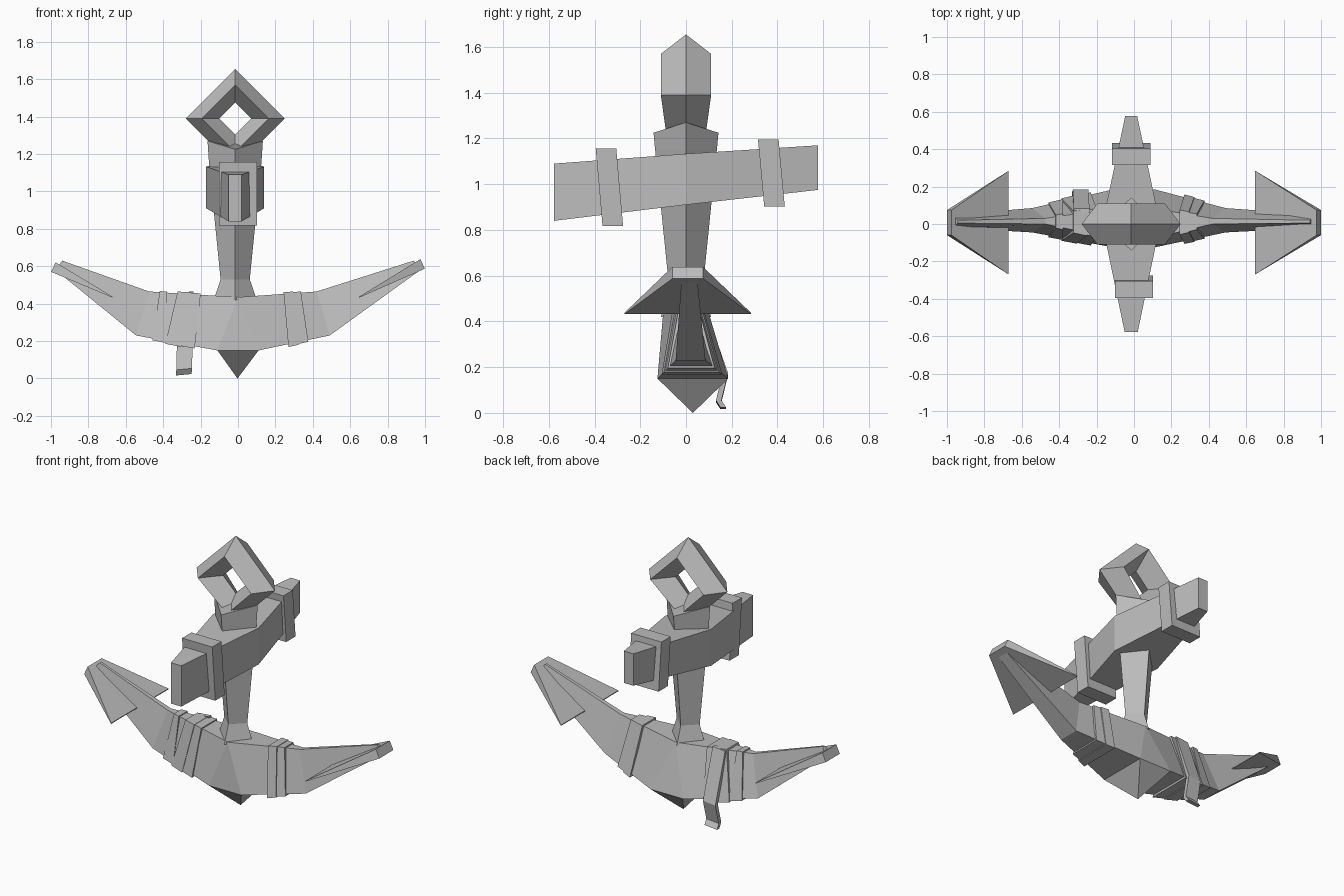
import bpy, bmesh
from math import sin, cos, pi
from mathutils import Vector

cube = bpy.data.objects.get("Cube")
if cube:
    bpy.data.objects.remove(cube, do_unlink=True)

iron = bpy.data.materials.new("grey iron")
iron.use_nodes = True
iron.diffuse_color = (0.5, 0.5, 0.5, 1)
iron.node_tree.nodes["Principled BSDF"].inputs["Base Color"].default_value = iron.diffuse_color


def loft(name, rings, closed=False):
    """Skin equal-sized point loops into one flat-shaded object."""
    bm = bmesh.new()
    loops = [[bm.verts.new(p) for p in ring] for ring in rings]
    n = len(rings[0])
    pairs = list(zip(loops, loops[1:]))
    if closed:
        pairs.append((loops[-1], loops[0]))
    else:
        bm.faces.new(loops[0])
        bm.faces.new(loops[-1])
    for a, b in pairs:
        for i in range(n):
            j = (i + 1) % n
            bm.faces.new((a[i], a[j], b[j], b[i]))
    bmesh.ops.remove_doubles(bm, verts=bm.verts, dist=1e-5)
    bmesh.ops.recalc_face_normals(bm, faces=bm.faces)
    mesh = bpy.data.meshes.new(name)
    bm.to_mesh(mesh)
    bm.free()
    mesh.materials.append(iron)
    obj = bpy.data.objects.new(name, mesh)
    bpy.context.collection.objects.link(obj)
    return obj


# Diamond ring with a diamond cross-section, slightly thinner at the bottom
CX = -0.015
rings = []
for k in range(4):
    a = k * pi / 2
    thick = 0.085 if k == 3 else 0.11
    rings.append([(CX + r * cos(a), y, 1.39 + r * sin(a))
                  for r, y in ((0.265, 0), (0.18, -thick), (0.085, 0), (0.18, thick))])
loft("ring", rings, closed=True)

# Diamond-section shank with a flared foot: z, half x, half y, drop of front edge
shank = [(0.42, 0.115, 0.11, 0), (0.53, 0.078, 0.072, 0),
         (1.15, 0.14, 0.135, 0), (1.27, 0.148, 0.142, 0.045)]
loft("shank", [[(CX + hx, 0, z), (CX, hy, z - d), (CX - hx, 0, z), (CX, -hy, z - d)]
               for z, hx, hy, d in shank])

# Tilted stock, widest at the middle: y, half width, bottom, top
stock = [(-0.577, 0.035, 0.84, 1.09), (0, 0.155, 0.91, 1.133), (0.577, 0.032, 0.975, 1.17)]
loft("stock", [[(CX - w, y, lo), (CX + w, y, lo), (CX + w, y, hi), (CX - w, y, hi)]
               for y, w, lo, hi in stock])

# Bands clamped around the stock: y and z at the bottom and top, centre x
for name, x, yb, zb, yt, zt in (("front_band", 0, -0.32, 0.817, -0.35, 1.157),
                                ("rear_band", CX, 0.387, 0.902, 0.36, 1.195)):
    loft(name, [[(x + sx * 0.102, yb + s, zb), (x - sx * 0.102, yb + s, zb),
                 (x - sx * 0.102, yt + s, zt), (x + sx * 0.102, yt + s, zt)]
                for s, sx in ((-0.045, 1), (0.045, 1))])

# Arm stations as front-top, back-top, back-bottom, front-bottom corners


def station(xt, zt, yt0, yt1, xb, zb, yb0, yb1):
    return [Vector(p) for p in ((xt, yt0, zt), (xt, yt1, zt), (xb, yb1, zb), (xb, yb0, zb))]


def mirrored(ring, shift=0):
    return [Vector((-p.x - shift, p.y, p.z)) for p in ring]


root = station(0, 0.435, -0.1, 0.1, 0.11, 0.15, -0.125, 0.185)
elbow = station(0.42, 0.465, 0, 0.03, 0.49, 0.23, -0.045, 0.085)
tip = station(0.94, 0.63, 0.005, 0.02, 0.975, 0.58, -0.02, 0.05)
left_arm = [root, elbow, tip]
right_arm = [mirrored(root), mirrored(elbow, 0.055), mirrored(tip)]
loft("arms", right_arm[::-1] + left_arm)

# Pointed crown under the arms
crown = [(0.11, -0.125, 0.15), (0.11, 0.185, 0.15), (-0.11, 0.185, 0.15), (-0.11, -0.125, 0.15)]
loft("crown_point", [crown, [(-0.003 + 0.001 * x, 0.03 + 0.001 * y, 0) for x, y, z in crown]])

# Wedge-shaped flukes: broad thin edge inward, thick blunt tip outward
for name, s, wide, dz in (("left_fluke", 1, 0.647, 0.017), ("right_fluke", -1, 0.67, 0)):
    loft(name, [[(s * wide, -0.27, 0.432), (s * wide, 0.285, 0.432),
                 (s * wide, 0.285, 0.437), (s * wide, -0.27, 0.437)],
                [(s * 0.999, -0.06, 0.57 + dz), (s * 0.999, 0.075, 0.57 + dz),
                 (s * 0.975, 0.075, 0.621 + dz), (s * 0.975, -0.06, 0.621 + dz)]])


# Cloth wraps: slanted slices of the arm, slightly swollen
def wrap(name, arm, top, bottom, swell):
    rings = []
    for ut, ub in zip(top, bottom):
        ring = [arm[0][i].lerp(arm[1][i], u) for i, u in enumerate((ut, ut, ub, ub))]
        grow = [(-1, 0.6), (1, 0.6), (1, -1), (-1, -1)]
        rings.append([p + Vector((0, gy * swell, gz * swell)) for p, (gy, gz) in zip(ring, grow)])
    loft(name, rings)


wrap("right_wrap_inner", right_arm, (0.42, 0.56), (0.28, 0.48), 0.012)
wrap("right_wrap_middle", right_arm, (0.53, 0.68), (0.45, 0.64), 0.016)
wrap("right_wrap_outer", right_arm, (0.8, 0.88), (0.62, 0.8), 0.01)
wrap("left_wrap_inner", left_arm, (0.58, 0.7), (0.42, 0.56), 0.015)
wrap("left_wrap_outer", left_arm, (0.69, 0.8), (0.53, 0.7), 0.01)

# Loose cloth end running down the back and hanging below: x, y, z
strip = [(-0.28, 0.07, 0.462), (-0.285, 0.172, 0.17), (-0.288, 0.143, 0.05), (-0.29, 0.163, 0.02)]
loft("cloth_tail", [[(x - 0.042, y - 0.012, z - 0.004), (x + 0.042, y - 0.012, z + 0.004),
                     (x + 0.042, y + 0.012, z + 0.004), (x - 0.042, y + 0.012, z - 0.004)]
                    for x, y, z in strip])
